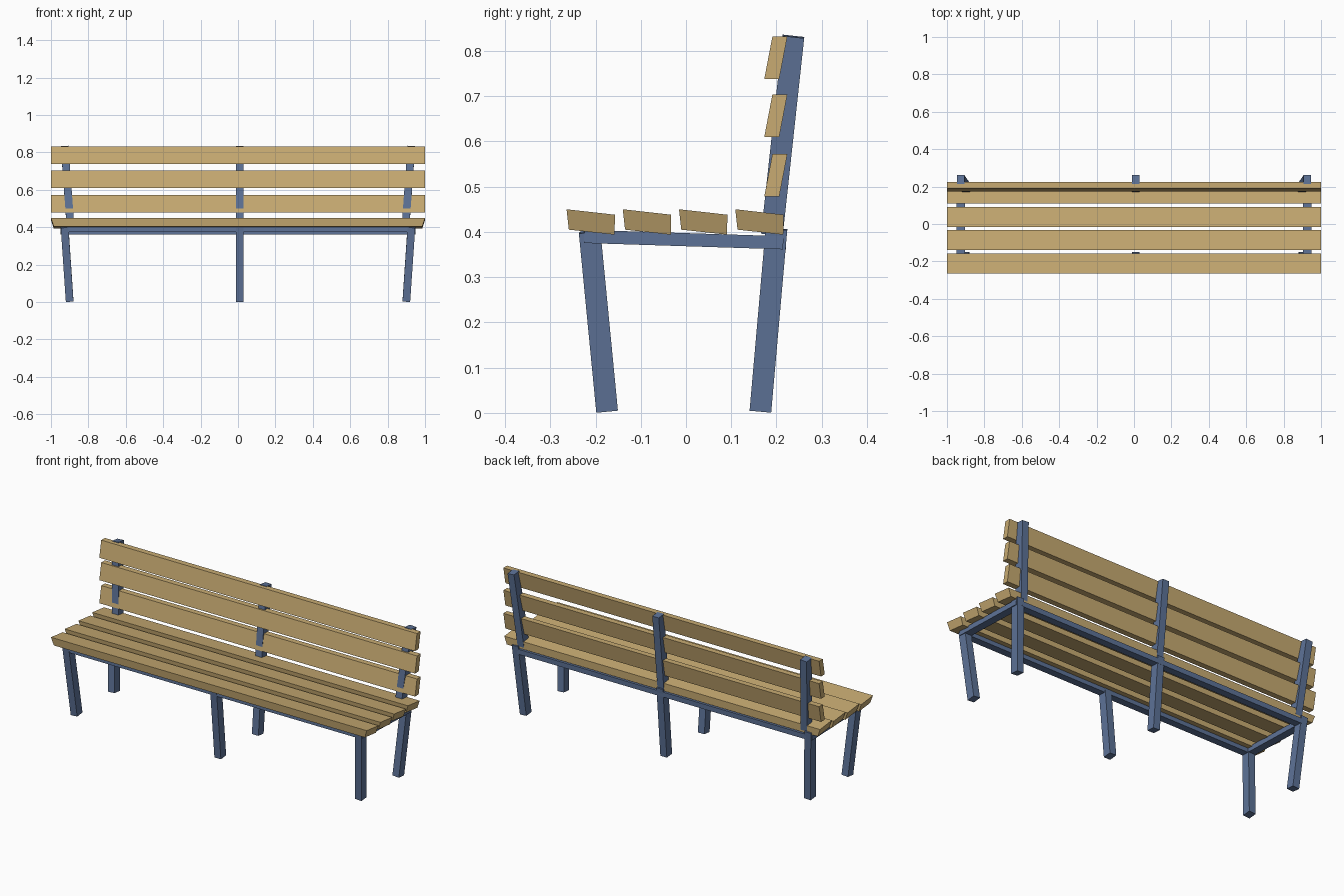
import bpy, bmesh
from mathutils import Vector

if "Cube" in bpy.data.objects:
    bpy.data.objects.remove(bpy.data.objects["Cube"])


def material(name, rgb):
    m = bpy.data.materials.new(name)
    m.diffuse_color = (*rgb, 1)
    m.use_nodes = True
    m.node_tree.nodes["Principled BSDF"].inputs["Base Color"].default_value = m.diffuse_color
    return m


wood = material("wood", (0.58, 0.41, 0.17))
metal = material("blue_metal", (0.11, 0.17, 0.31))


def hull8(name, corners_a, corners_b, mat):
    """Solid between two matching four-cornered end faces."""
    bm = bmesh.new()
    a = [bm.verts.new(c) for c in corners_a]
    b = [bm.verts.new(c) for c in corners_b]
    bm.faces.new(a)
    bm.faces.new(b[::-1])
    for i in range(4):
        j = (i + 1) % 4
        bm.faces.new((a[i], b[i], b[j], a[j]))
    bmesh.ops.recalc_face_normals(bm, faces=bm.faces)
    me = bpy.data.meshes.new(name)
    bm.to_mesh(me)
    bm.free()
    me.materials.append(mat)
    ob = bpy.data.objects.new(name, me)
    bpy.context.collection.objects.link(ob)
    return ob


def beam(name, p, q, side, width, depth):
    """Square-cut bar from p to q; width lies along the side direction."""
    p, q = Vector(p), Vector(q)
    axis = (q - p).normalized()
    s = Vector(side)
    s = (s - axis * s.dot(axis)).normalized()
    t = axis.cross(s)
    off = [s * (u * width / 2) + t * (v * depth / 2)
           for u, v in ((-1, -1), (1, -1), (1, 1), (-1, 1))]
    return hull8(name, [p + o for o in off], [q + o for o in off], metal)


def slat(name, profile, half_lengths):
    """Plank along x from a (y, z) profile, half length given per corner."""
    ends = [[(s * h, y, z) for (y, z), h in zip(profile, half_lengths)] for s in (-1, 1)]
    return hull8(name, *ends, wood)


# Seat slats, with ends undercut
for i in range(4):
    y = -0.264 + 0.1243 * i
    slat(f"seat_slat_{i + 1}",
         [(y, 0.45), (y + 0.107, 0.438), (y + 0.106, 0.394), (y + 0.005, 0.405)],
         (1, 1, 0.985, 0.985))

# Backrest slats
for i in range(3):
    z = 0.478 + 0.128 * i + (0.004 if i else 0)
    slat(f"back_slat_{i + 1}",
         [(0.173, z), (0.191, z + 0.094), (0.224, z + 0.094), (0.206, z)], (1,) * 4)

# Legs and backrest posts, splayed outward at both ends
X = (1, 0, 0)
for label, s, c in (("left", -1, 0), ("middle", 0, 0.01), ("right", 1, 0)):
    foot, top, post = c + s * 0.90, c + s * 0.927, c + s * 0.895
    beam(f"front_leg_{label}", (foot, -0.1745, 0.004), (top, -0.213, 0.40), X, 0.041, 0.048)
    beam(f"back_leg_{label}", (foot, 0.1645, 0.004), (top, 0.2, 0.407), X, 0.041, 0.048)
    beam(f"back_post_{label}", (post, 0.19, 0.395), (top, 0.2375, 0.832), X, 0.041, 0.048)

# Seat frame: end beams and long rails
for label, s in (("left", -1), ("right", 1)):
    beam(f"end_beam_{label}", (s * 0.927, -0.225, 0.390), (s * 0.927, 0.215, 0.376),
         X, 0.045, 0.029)
for label, y, z in (("front", -0.212, 0.389), ("back", 0.2, 0.376)):
    beam(f"{label}_rail", (-0.915, y, z), (0.915, y, z), (0, 1, -0.03), 0.043, 0.029)
